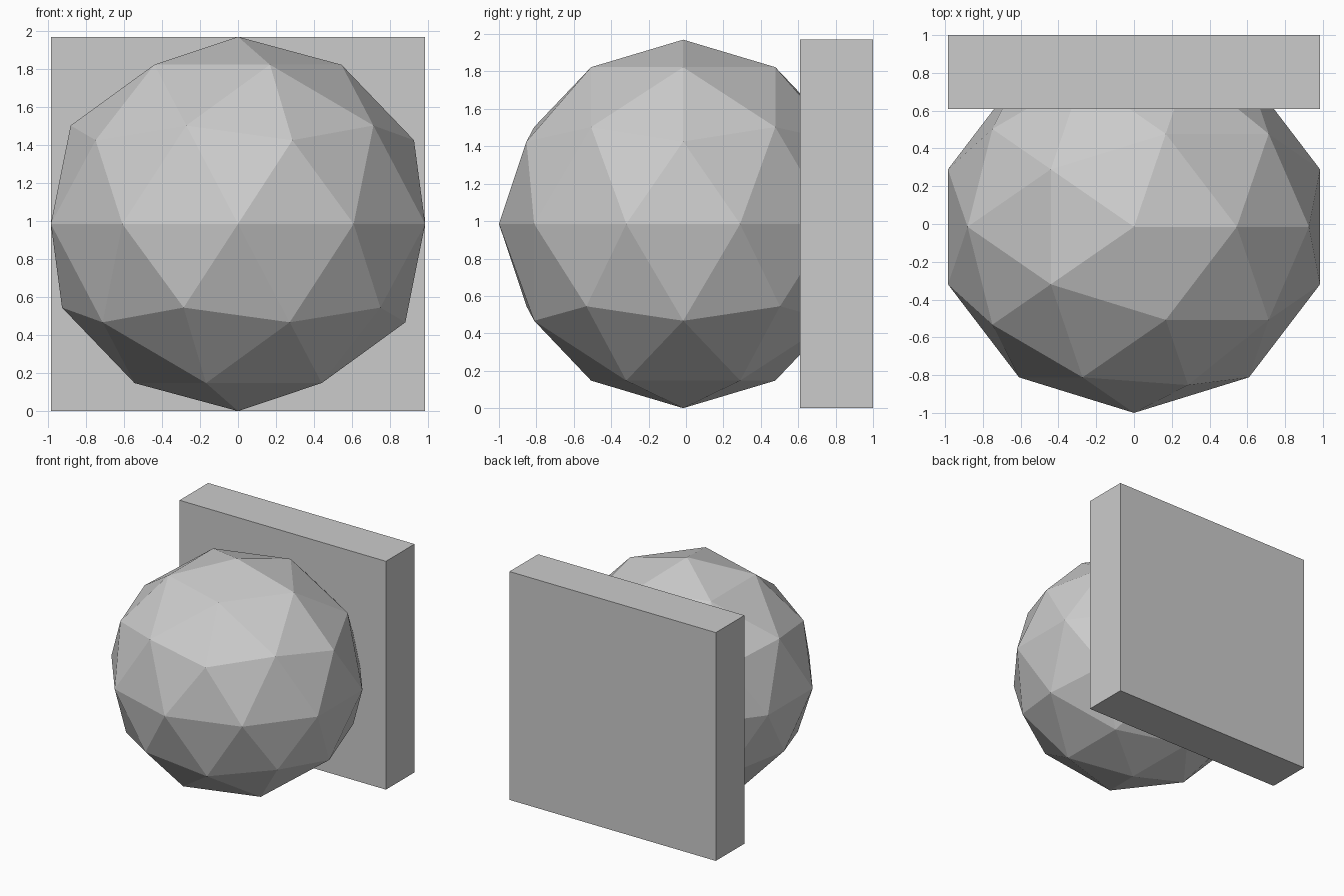
import bpy

if "Cube" in bpy.data.objects:
    bpy.data.objects.remove(bpy.data.objects["Cube"])

R = 0.985  # half height of both parts

# Faceted ball: low-poly icosphere, stretched slightly so its width matches the plate
bpy.ops.mesh.primitive_ico_sphere_add(subdivisions=2, radius=1, location=(0, R - 2 * R + R - 0.015, R))
ball = bpy.context.object
ball.name = "faceted_ball"
ball.scale = (R / 0.951, R, R)
bpy.ops.object.transform_apply(location=False, rotation=False, scale=True)
bpy.ops.object.shade_flat()

# Square back plate, with the ball sunk into its front face
bpy.ops.mesh.primitive_cube_add(size=1, location=(0, 0.805, R))
plate = bpy.context.object
plate.name = "back_plate"
plate.scale = (2 * R, 0.39, 2 * R)
bpy.ops.object.transform_apply(location=False, rotation=False, scale=True)
